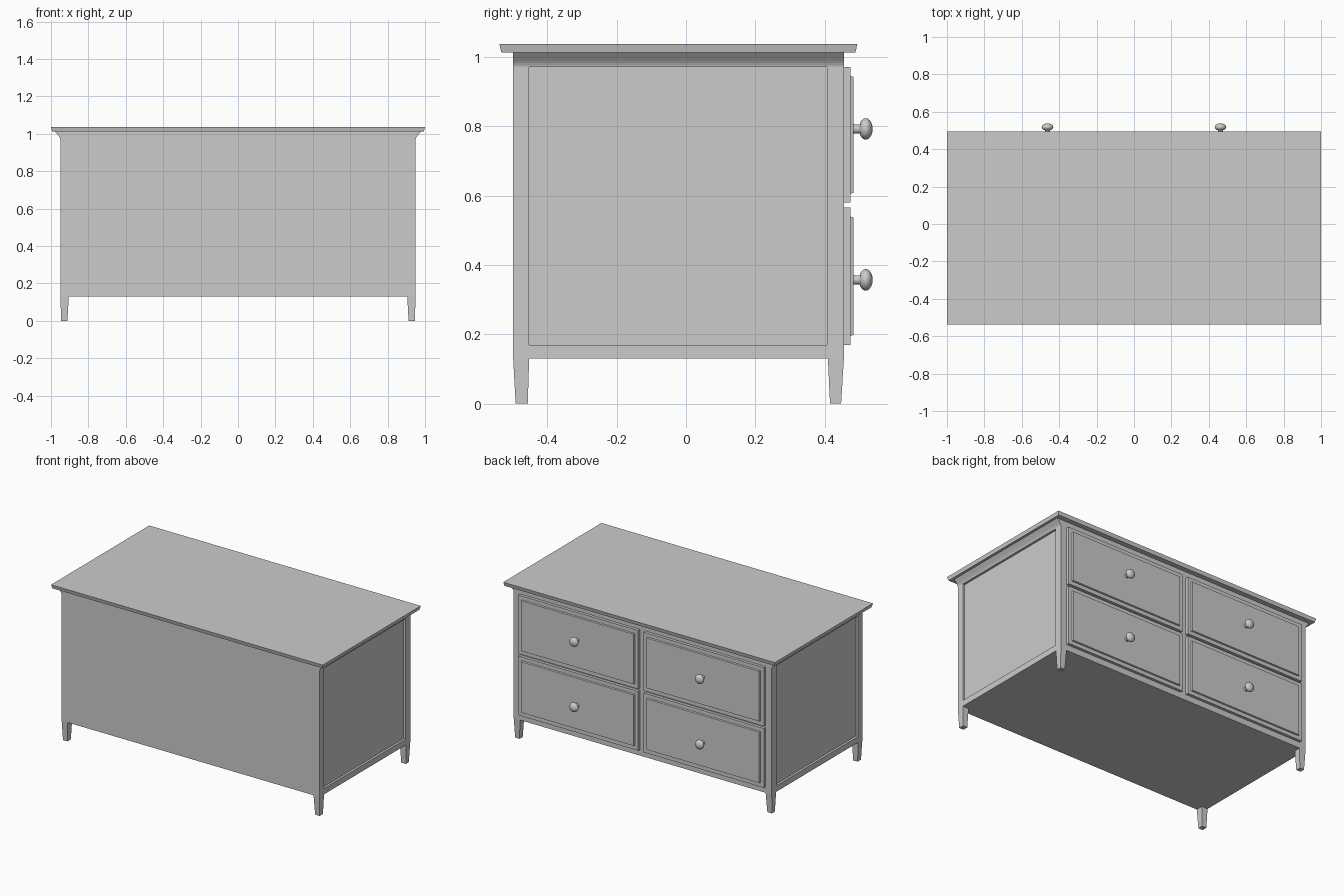
import bpy, bmesh, math
from mathutils import Vector

if "Cube" in bpy.data.objects:
    bpy.data.objects.remove(bpy.data.objects["Cube"])

YF, YB = 0.455, -0.498       # drawer side and plain side of the body
Z0, Z1 = 0.13, 1.012         # body bottom and top


def finish(bm, name):
    bmesh.ops.recalc_face_normals(bm, faces=bm.faces[:])
    me = bpy.data.meshes.new(name)
    bm.to_mesh(me)
    bm.free()
    ob = bpy.data.objects.new(name, me)
    bpy.context.collection.objects.link(ob)
    return ob


def add_box(bm, lo, hi):
    vs = bmesh.ops.create_cube(bm, size=1)['verts']
    for v in vs:
        v.co = Vector([(lo[i] + hi[i]) / 2 + v.co[i] * (hi[i] - lo[i]) for i in range(3)])
    return vs


def face_toward(bm, d):
    d = Vector(d)
    bm.normal_update()
    return max((f for f in bm.faces if f.normal.dot(d) > 0.99),
               key=lambda f: f.calc_center_median().dot(d))


# body with a recessed panel on each end
bm = bmesh.new()
add_box(bm, (-0.95, YB, Z0), (0.95, YF, Z1))
for s in (-1, 1):
    f = face_toward(bm, (s, 0, 0))
    bmesh.ops.inset_region(bm, faces=[f], thickness=0.045)
    for v in f.verts:
        v.co.y = 0.407 if v.co.y > 0 else -0.452
        v.co.z = 0.97 if v.co.z > 0.5 else 0.17
    new = bmesh.ops.extrude_discrete_faces(bm, faces=[f])['faces'][0]
    bmesh.ops.translate(bm, verts=new.verts[:], vec=(-s * 0.015, 0, 0))
finish(bm, "body")

# top slab, edges sloping in slightly underneath
bm = bmesh.new()
for v in add_box(bm, (-1, -0.538, Z1), (1, 0.494, 1.037)):
    if v.co.z < 1.02:
        v.co.x -= math.copysign(0.006, v.co.x)
        v.co.y -= math.copysign(0.006, v.co.y)
finish(bm, "top_slab")

for s, side in ((-1, "left"), (1, "right")):
    # cove moulding under the slab
    prof = [(0.945, 0.97), (0.95, 0.97)]
    for i in range(1, 7):
        a = math.pi / 2 * i / 6
        prof.append((0.978 - 0.028 * math.cos(a), 0.97 + 0.042 * (1 - math.cos(a * 0.5)) / (1 - math.cos(math.pi / 4)) * 0.3
                     + 0.042 * 0.7 * i / 6))
    prof.append((0.945, Z1))
    bm = bmesh.new()
    f = bm.faces.new([bm.verts.new((s * x, YB, z)) for x, z in prof])
    ext = bmesh.ops.extrude_face_region(bm, geom=[f])['geom']
    bmesh.ops.translate(bm, verts=[g for g in ext if isinstance(g, bmesh.types.BMVert)],
                        vec=(0, YF - YB, 0))
    finish(bm, side + "_cove")

    # tapered legs
    for end, ya, yb, ta, tb in (("back", 0.409, YF, 0.415, 0.447),
                                ("front", YB, -0.452, -0.491, -0.456)):
        bm = bmesh.new()
        for v in add_box(bm, (-0.5, 0, 0), (0.5, 1, Z0)):
            low, outer, far = v.co.z < 0.05, v.co.x > 0, v.co.y > 0.5
            v.co.x = s * ((0.945 if low else 0.95) if outer else (0.912 if low else 0.905))
            v.co.y = (tb if low else yb) if far else (ta if low else ya)
        finish(bm, f"{end}_{side}_leg")

    for level, za, zb, zk in (("lower", 0.17, 0.565, 0.357), ("upper", 0.58, 0.97, 0.792)):
        # drawer front with a raised centre panel
        xa, xb = sorted((s * 0.02, s * 0.905))
        bm = bmesh.new()
        add_box(bm, (xa, YF - 0.01, za), (xb, 0.474, zb))
        f = face_toward(bm, (0, 1, 0))
        bmesh.ops.inset_region(bm, faces=[f], thickness=0.036)
        bmesh.ops.inset_region(bm, faces=[f], thickness=0.004, depth=0.009)
        finish(bm, f"{level}_{side}_drawer")

        # turned knob: (radius, y) profile spun about the y axis
        prof = [(0.016, 0.478), (0.013, 0.486), (0.013, 0.502)]
        for i in range(2, 11):
            a = math.pi * i / 10
            prof.append((0.031 * math.sin(a), 0.518 - 0.020 * math.cos(a)))
        bm = bmesh.new()
        vs = [bm.verts.new((s * 0.4625 + r, y, zk)) for r, y in prof]
        es = [bm.edges.new(p) for p in zip(vs, vs[1:])]
        bmesh.ops.spin(bm, geom=vs + es, cent=(s * 0.4625, 0, zk), axis=(0, 1, 0),
                       angle=2 * math.pi, steps=24)
        bmesh.ops.remove_doubles(bm, verts=bm.verts[:], dist=0.0003)
        for f in bm.faces:
            f.smooth = True
        finish(bm, f"{level}_{side}_knob")
